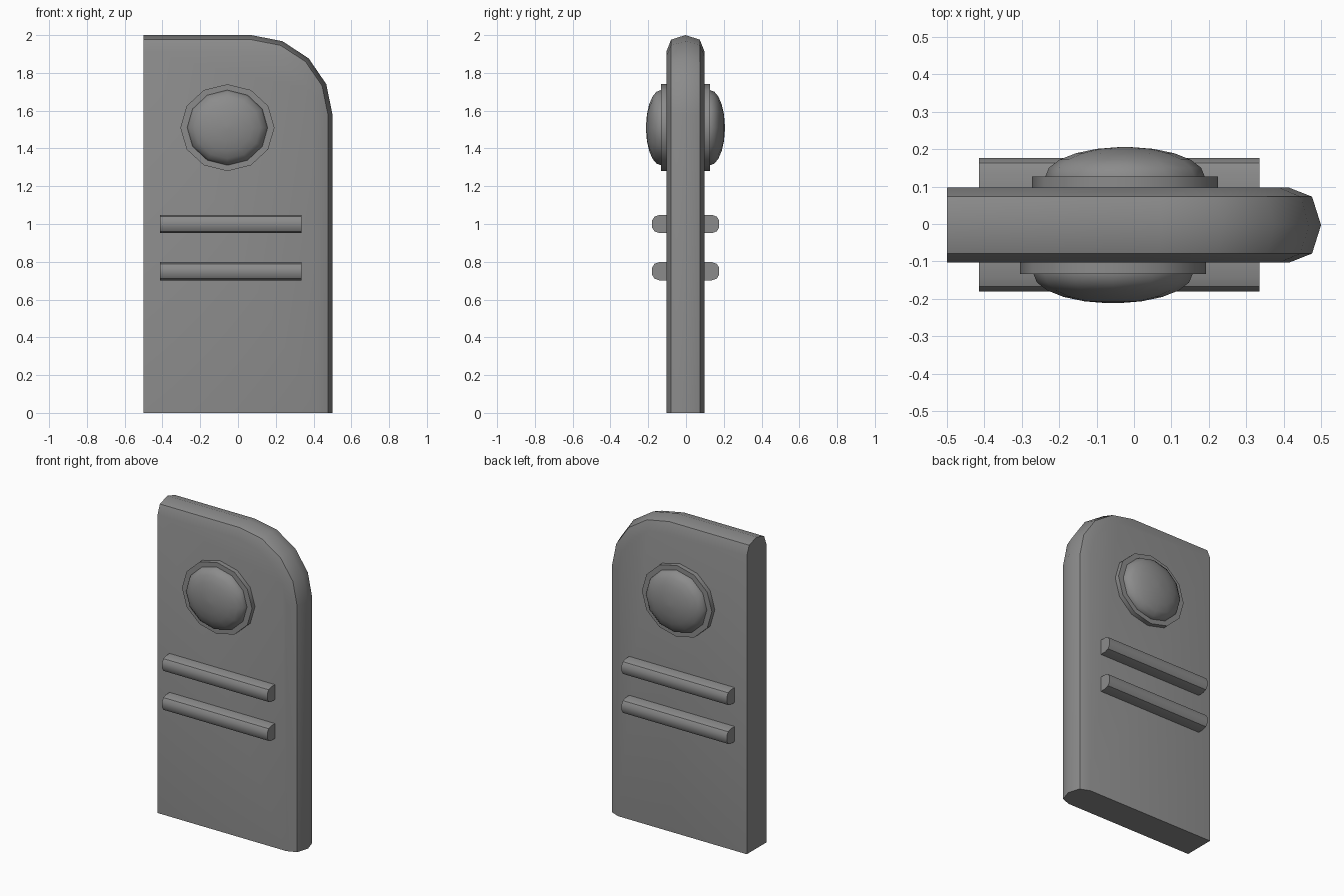
import bpy, bmesh
from math import sin, cos, pi, radians

if "Cube" in bpy.data.objects:
    bpy.data.objects.remove(bpy.data.objects["Cube"])

MID = -0.003  # thickness centre of the slab

stone = bpy.data.materials.new("dark_stone")
stone.diffuse_color = (0.26, 0.26, 0.26, 1)
stone.use_nodes = True
stone.node_tree.nodes["Principled BSDF"].inputs["Base Color"].default_value = stone.diffuse_color


def loft(name, rings, angle=40):
    """Skin closed rings of equal length and cap both ends."""
    bm = bmesh.new()
    vr = [[bm.verts.new(p) for p in r] for r in rings]
    n = len(vr[0])
    for a, b in zip(vr, vr[1:]):
        for i in range(n):
            j = (i + 1) % n
            bm.faces.new((a[i], a[j], b[j], b[i]))
    bm.faces.new(vr[0])
    bm.faces.new(vr[-1])
    bmesh.ops.recalc_face_normals(bm, faces=bm.faces)
    me = bpy.data.meshes.new(name)
    bm.to_mesh(me)
    bm.free()
    me.materials.append(stone)
    ob = bpy.data.objects.new(name, me)
    bpy.context.collection.objects.link(ob)
    bpy.ops.object.select_all(action='DESELECT')
    ob.select_set(True)
    bpy.context.view_layer.objects.active = ob
    bpy.ops.object.shade_smooth_by_angle(angle=radians(angle))
    return ob


# Slab: one rounded upper corner, edge softened along top and right side only
def slab_ring(y, d):
    pts = [(-0.5, y, 0), (-0.5, y, 2 - d)]
    for i in range(5):
        a = pi / 2 - i * pi / 8
        pts.append((0.07 + (0.43 - d) * cos(a), y, 1.58 + (0.42 - d) * sin(a)))
    pts.append((0.5 - d, y, 0))
    return pts


edge = [(-0.1, 0.085), (-0.076, 0.024), (0, 0), (0.076, 0.024), (0.1, 0.085)]
loft("slab", [slab_ring(MID + y, d) for y, d in edge])


# Medallions: a twelve-sided rim and a low dome on each face
def oval(cx, y, rx, rz):
    return [(cx + rx * cos(i * pi / 6), y, 1.51 + rz * sin(i * pi / 6))
            for i in range(12)]


for side, s, cx in (("front", -1, -0.056), ("back", 1, -0.024)):
    base = MID + s * 0.09
    top = MID + s * 0.13
    loft(side + "_rim", [oval(cx, base, 0.249, 0.23), oval(cx, top, 0.249, 0.23)])
    dome = [oval(cx, base, 0.213, 0.199)]
    for k in range(6):
        a = k * pi / 2 / 5.2
        dome.append(oval(cx, top + s * 0.079 * sin(a), 0.213 * cos(a), 0.199 * cos(a)))
    loft(side + "_dome", dome)

# Raised bars: rounded profile swept along x, on both faces
profile = [(0.09, -0.048), (0.14, -0.048), (0.165, -0.039), (0.178, -0.018),
           (0.178, 0.018), (0.165, 0.039), (0.14, 0.048), (0.09, 0.048)]
for level, z in (("lower", 0.75), ("upper", 1.0)):
    for side, s in (("front", -1), ("back", 1)):
        loft(f"{level}_{side}_bar",
             [[(x, MID + s * y + 0.001, z + h) for y, h in profile]
              for x in (-0.414, 0.335)], 35)
